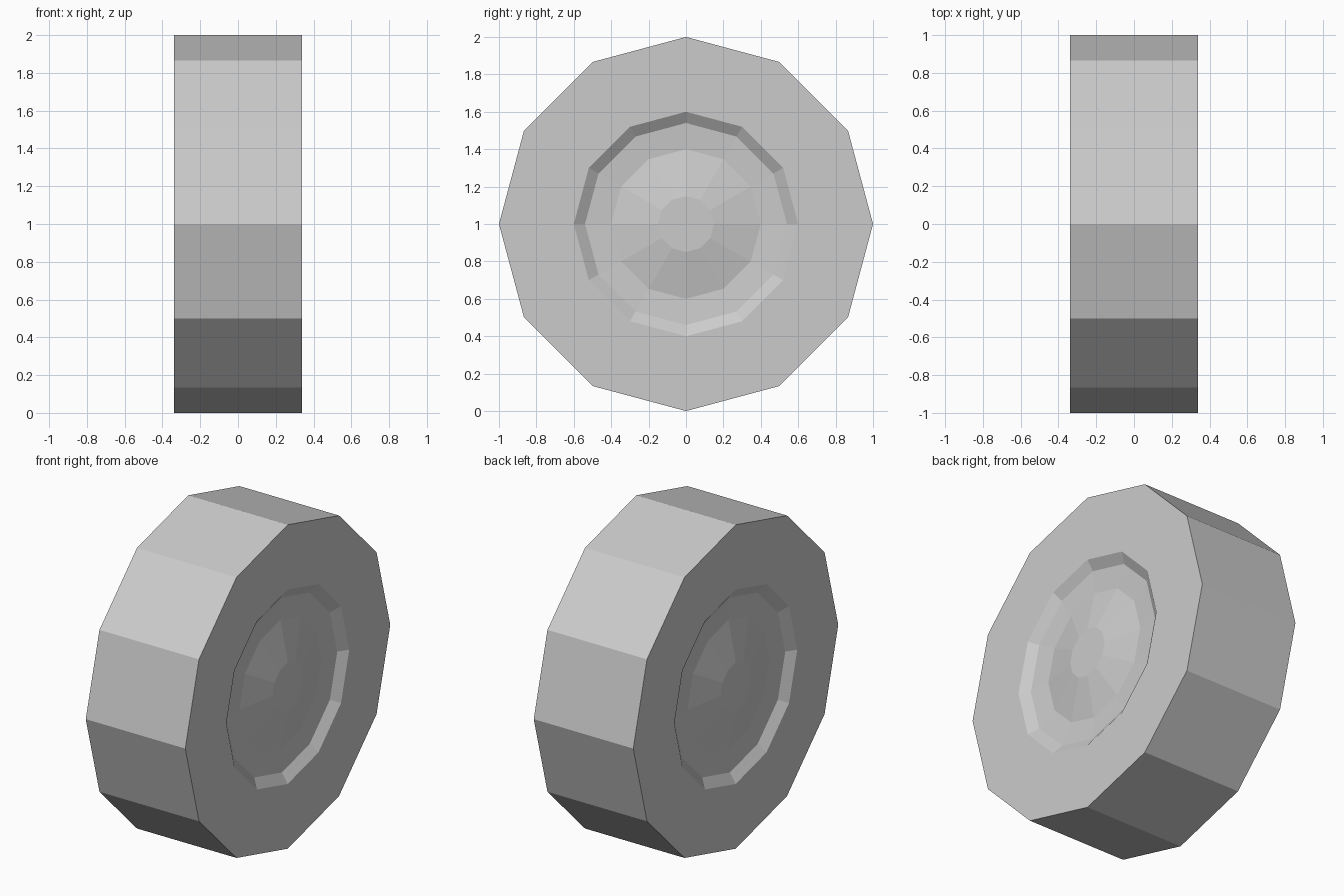
import bpy, bmesh
from math import sin, cos, pi

cube = bpy.data.objects.get("Cube")
if cube:
    bpy.data.objects.remove(cube, do_unlink=True)

SIDES = 12
HALF = 0.34

# One plain grey for the whole wheel
grey = bpy.data.materials.new("light grey")
grey.use_nodes = True
grey.diffuse_color = (0.6, 0.6, 0.6, 1)
grey.node_tree.nodes["Principled BSDF"].inputs["Base Color"].default_value = (0.6, 0.6, 0.6, 1)

# Half profile (radius, x): hub cap, hub cone, dish, rim lip, sidewall
half = [(0.15, HALF), (0.40, HALF - 0.05), (0.54, HALF - 0.04),
        (0.60, HALF), (1.0, HALF)]
profile = half + [(r, -x) for r, x in reversed(half)]

# Spin the profile around the axle and close the hub caps
bm = bmesh.new()
rings = []
for r, x in profile:
    angles = [2 * pi * i / SIDES for i in range(SIDES)]
    rings.append([bm.verts.new((x, r * cos(a), 1 + r * sin(a))) for a in angles])
for a, b in zip(rings, rings[1:]):
    for i in range(SIDES):
        j = (i + 1) % SIDES
        bm.faces.new((a[i], a[j], b[j], b[i]))
for cap in (rings[0], rings[-1]):
    bm.faces.new(cap)
bmesh.ops.recalc_face_normals(bm, faces=bm.faces)

mesh = bpy.data.meshes.new("wheel")
bm.to_mesh(mesh)
bm.free()
mesh.materials.append(grey)
wheel = bpy.data.objects.new("wheel", mesh)
bpy.context.collection.objects.link(wheel)
